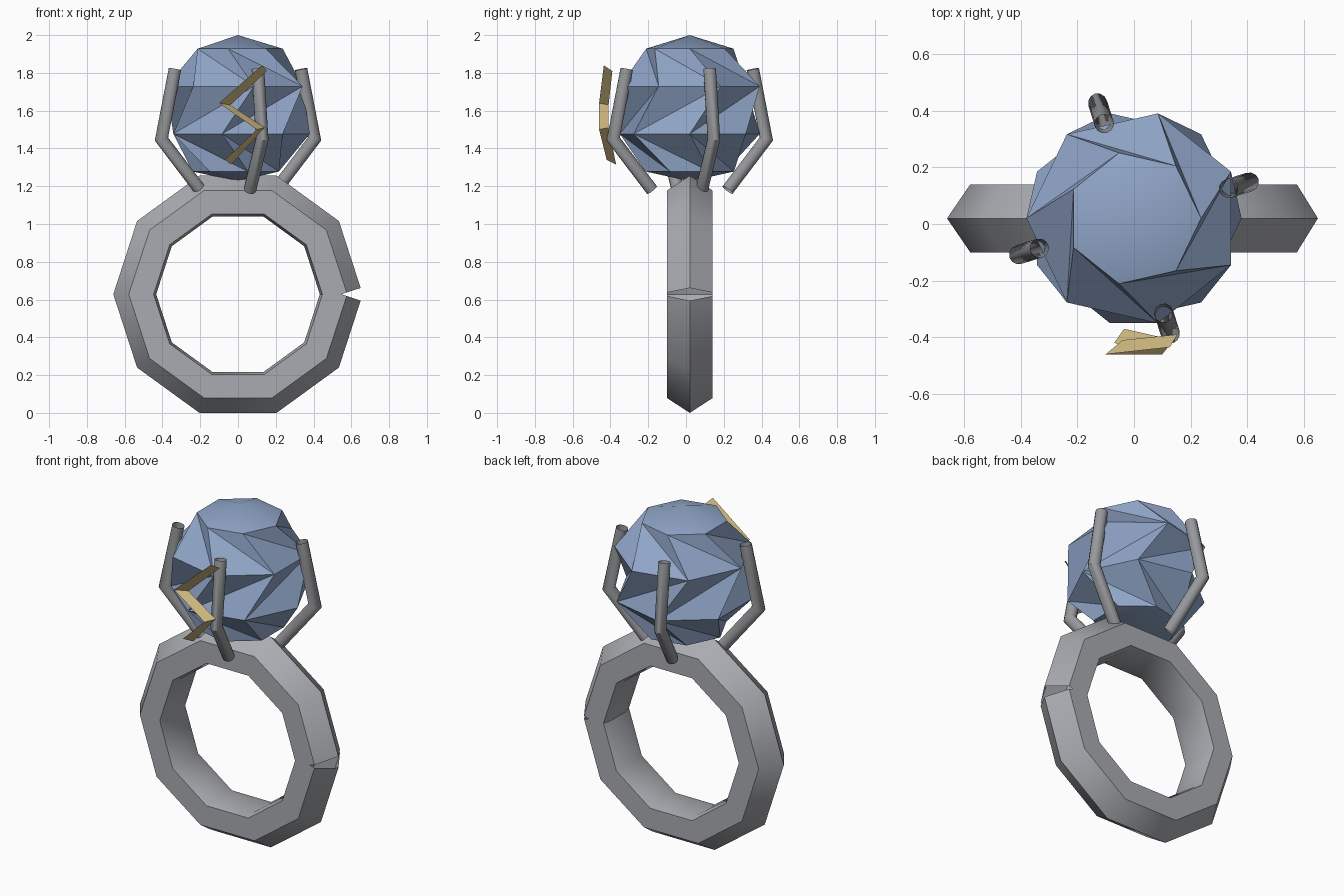
import bpy, bmesh, math
from mathutils import Vector

if "Cube" in bpy.data.objects:
    bpy.data.objects.remove(bpy.data.objects["Cube"])

CY = 0.02                      # depth of ring, stone and prong centre


def material(name, rgb):
    m = bpy.data.materials.new(name)
    m.diffuse_color = (*rgb, 1)
    m.use_nodes = True
    m.node_tree.nodes["Principled BSDF"].inputs["Base Color"].default_value = m.diffuse_color
    return m


silver = material("silver", (0.40, 0.41, 0.44))
dark_silver = material("dark silver", (0.31, 0.315, 0.33))
blue = material("stone blue", (0.28, 0.38, 0.58))
gold = material("pale gold", (0.63, 0.49, 0.22))


def build(name, verts, faces, mat, angle=30, recalc=True):
    me = bpy.data.meshes.new(name)
    me.from_pydata([tuple(v) for v in verts], [], faces)
    if recalc:
        bm = bmesh.new()
        bm.from_mesh(me)
        bmesh.ops.recalc_face_normals(bm, faces=bm.faces)
        bm.to_mesh(me)
        bm.free()
    me.materials.append(mat)
    ob = bpy.data.objects.new(name, me)
    bpy.context.collection.objects.link(ob)
    bpy.ops.object.select_all(action='DESELECT')
    ob.select_set(True)
    bpy.context.view_layer.objects.active = ob
    if angle:
        bpy.ops.object.shade_smooth_by_angle(angle=math.radians(angle))
    return ob


def loft(rings):
    """Open tube joining equal rings of points."""
    n = len(rings[0])
    verts = [p for r in rings for p in r]
    faces = [(k * n + i, k * n + (i + 1) % n, (k + 1) * n + (i + 1) % n, (k + 1) * n + i)
             for k in range(len(rings) - 1) for i in range(n)]
    return verts, faces


def direction(a):
    return Vector((math.cos(a), 0, math.sin(a)))


# Shank: ten-sided loop with a ridged band section and an open seam at +x
section = [(0.108, 0), (0.03, 0.12), (-0.095, 0.12), (-0.108, 0.07),
           (-0.108, -0.07), (-0.095, -0.12), (0.03, -0.12)]
half = math.pi / 10
R = 0.52 / math.cos(half)
centre = Vector((0, CY, 0.628))
rings = []
for k in range(11):
    a = k * 2 * half
    if k in (0, 10):           # seam ends are cut square to the band
        out = direction(a + (half if k == 0 else -half))
    else:                      # mitred corners
        out = direction(a) / math.cos(half)
    rings.append([centre + direction(a) * R + out * u + Vector((0, v, 0))
                  for u, v in section])
build("shank", *loft(rings), silver, 40)

# Stone: staggered seven-sided rows, split along the long diagonals
N = 7
rows = [(0.237, 1.928, 0), (0.38, 1.729, 0.5), (0.38, 1.477, 0), (0.24, 1.278, 0.5)]
verts = []
for r, z, shift in rows:
    for i in range(N):
        a = (i + shift) * math.tau / N
        verts.append((r * math.cos(a), CY + r * math.sin(a), z))
faces = []
for k in range(3):
    for i in range(N):
        j = (i + 1) % N
        a, b, c, d = k * N + i, k * N + j, (k + 1) * N + j, (k + 1) * N + i
        faces += [(a, d, c), (a, c, b)] if k != 1 else [(a, d, b), (b, d, c)]
verts += [(0, CY, 2.0), (0, CY, 1.226)]
for i in range(N):
    j = (i + 1) % N
    faces += [(4 * N, i, j), (4 * N + 1, 3 * N + j, 3 * N + i)]
build("stone", verts, faces, blue, 30)

# Prongs: four bent open tubes around the stone
path = [(0.21, 1.18), (0.425, 1.45), (0.35, 1.82)]
for q in range(4):
    a = math.radians(17.5 + 90 * q)
    radial = Vector((math.cos(a), math.sin(a), 0))
    side = Vector((-math.sin(a), math.cos(a), 0))
    pts = [Vector((0, CY, 0)) + radial * r + Vector((0, 0, z)) for r, z in path]
    d1, d2 = (pts[1] - pts[0]).normalized(), (pts[2] - pts[1]).normalized()
    mid = (d1 + d2).normalized()
    rings = []
    for p, t, s in ((pts[0], d1, 1), (pts[1], mid, 1 / mid.dot(d1)), (pts[2], d2, 1)):
        nrm = side.cross(t) * s
        rings.append([p + 0.034 * (side * math.cos(w) + nrm * math.sin(w))
                      for w in (i * math.tau / 12 for i in range(12))])
    build(f"prong_{q + 1}", *loft(rings), dark_silver, 40)

# Zigzag ribbon in front of the stone
left = [(0.127, -0.435, 1.84), (-0.10, -0.46, 1.64), (0.10, -0.46, 1.50), (-0.07, -0.42, 1.34)]
right = [(0.153, -0.39, 1.81), (-0.04, -0.41, 1.63), (0.14, -0.41, 1.51), (-0.035, -0.37, 1.315)]
build("zigzag_ribbon", left + right,
      [(i, i + 1, i + 5, i + 4) for i in range(3)], gold, 0, False)
